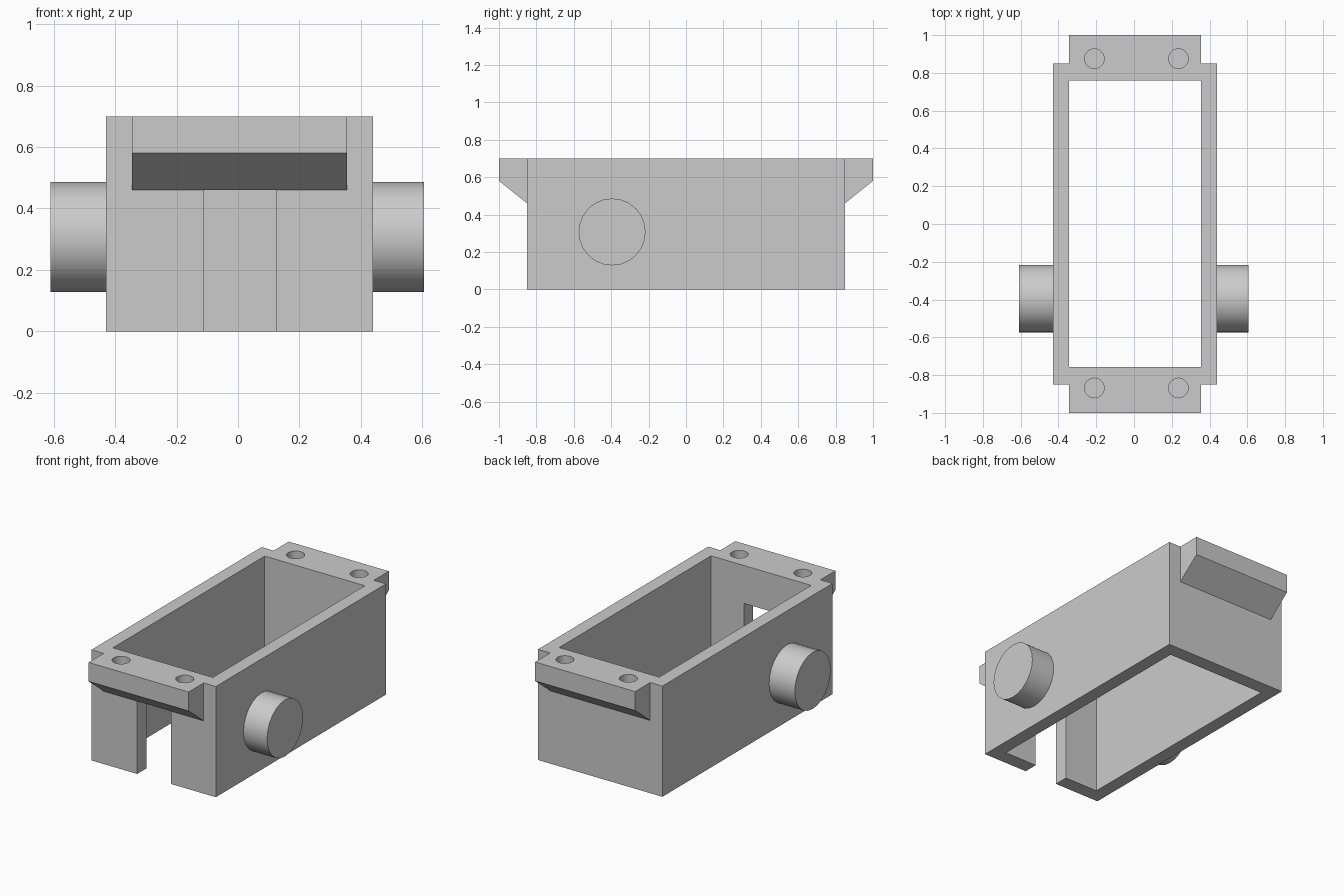
import bpy, bmesh, math
from mathutils import Matrix

if "Cube" in bpy.data.objects:
    bpy.data.objects.remove(bpy.data.objects["Cube"], do_unlink=True)

grey = bpy.data.materials.new("light grey")
grey.use_nodes = True
grey.diffuse_color = (0.6, 0.6, 0.6, 1)
grey.node_tree.nodes["Principled BSDF"].inputs["Base Color"].default_value = (0.6, 0.6, 0.6, 1)


def finish(name, bm):
    bmesh.ops.recalc_face_normals(bm, faces=bm.faces)
    mesh = bpy.data.meshes.new(name)
    bm.to_mesh(mesh)
    bm.free()
    mesh.materials.append(grey)
    obj = bpy.data.objects.new(name, mesh)
    bpy.context.collection.objects.link(obj)
    return obj


def prism(name, profile, x0, x1):
    """Extrude a (y, z) profile along x."""
    bm = bmesh.new()
    face = bm.faces.new([bm.verts.new((x0, y, z)) for y, z in profile])
    side = bmesh.ops.extrude_face_region(bm, geom=[face])["geom"]
    bmesh.ops.translate(bm, vec=(x1 - x0, 0, 0),
                        verts=[v for v in side if isinstance(v, bmesh.types.BMVert)])
    return finish(name, bm)


def box(name, x, y, z):
    return prism(name, [(y[0], z[0]), (y[1], z[0]), (y[1], z[1]), (y[0], z[1])], *x)


def cylinder(name, centre, radius, depth, sides, axis="Z"):
    bm = bmesh.new()
    m = Matrix.Translation(centre)
    if axis == "X":
        m = m @ Matrix.Rotation(math.pi / 2, 4, "Y")
    bmesh.ops.create_cone(bm, cap_ends=True, segments=sides, radius1=radius,
                          radius2=radius, depth=depth, matrix=m)
    return finish(name, bm)


def combine(target, tool, operation):
    mod = target.modifiers.new(tool.name, "BOOLEAN")
    mod.operation, mod.solver, mod.object = operation, "EXACT", tool
    bpy.context.view_layer.objects.active = target
    bpy.ops.object.modifier_apply(modifier=mod.name)
    bpy.data.objects.remove(tool, do_unlink=True)


def smooth(obj):
    bpy.ops.object.select_all(action="DESELECT")
    obj.select_set(True)
    bpy.context.view_layer.objects.active = obj
    bpy.ops.object.shade_smooth_by_angle(angle=math.radians(30))


TOP = 0.70
INNER = (-0.345, 0.355)

# Housing block with a sloped mounting lug at each end
housing = box("housing", (-0.43, 0.44), (-0.85, 0.85), (0, TOP))
for s in (-1, 1):
    lug = [(s * 0.80, TOP), (s, TOP), (s, 0.58), (s * 0.85, 0.46), (s * 0.80, 0.46)]
    combine(housing, prism("lug", lug, *INNER), "UNION")

# Open cavity and the front slot
combine(housing, box("cavity", INNER, (-0.758, 0.76), (-0.1, TOP + 0.1)), "DIFFERENCE")
combine(housing, box("slot", (-0.11, 0.125), (-0.95, -0.70), (-0.1, 0.46)), "DIFFERENCE")

# Blind screw holes in the lugs
for x in (-0.21, 0.235):
    for y in (-0.868, 0.875):
        hole = cylinder("screw_hole", (x, y, TOP), 0.052, 0.26, 24)
        combine(housing, hole, "DIFFERENCE")
smooth(housing)

# Round side pins
for name, x0, x1 in (("right_pin", -0.61, -0.40), ("left_pin", 0.40, 0.605)):
    pin = cylinder(name, ((x0 + x1) / 2, -0.395, 0.307), 0.179, x1 - x0, 24, "X")
    smooth(pin)
